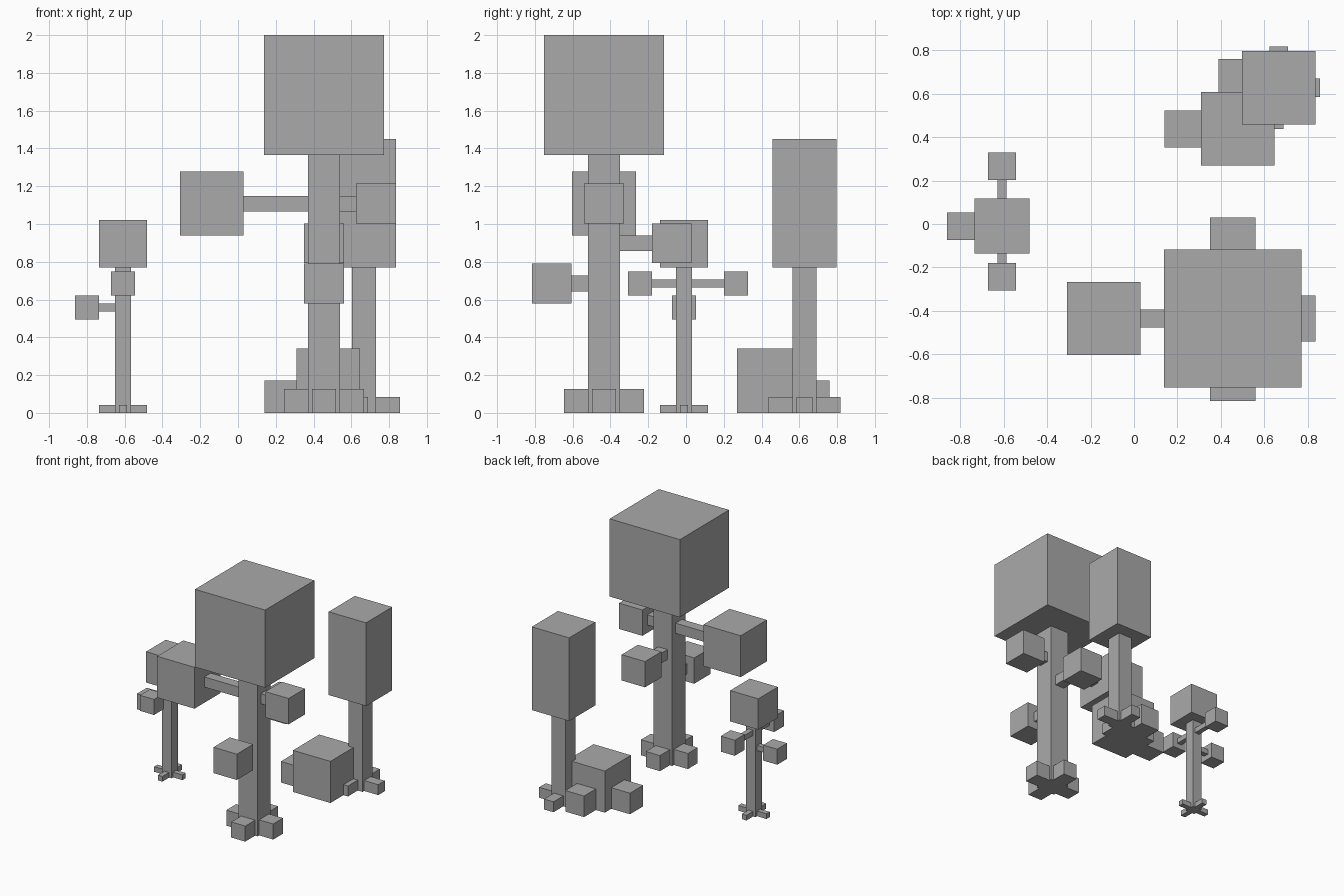
import bpy
import bmesh
from mathutils import Matrix, Vector

if "Cube" in bpy.data.objects:
    bpy.data.objects.remove(bpy.data.objects["Cube"], do_unlink=True)

grey = bpy.data.materials.new("plain_grey")
grey.use_nodes = True
COLOUR = (0.4, 0.4, 0.4, 1)
grey.diffuse_color = COLOUR
grey.node_tree.nodes["Principled BSDF"].inputs["Base Color"].default_value = COLOUR


def box(name, centre, size):
    """Flat-sided block given by its centre and its full size."""
    bm = bmesh.new()
    bmesh.ops.create_cube(bm, size=1, matrix=Matrix.Translation(centre) @ Matrix.Diagonal((*size, 1)))
    mesh = bpy.data.meshes.new(name)
    bm.to_mesh(mesh)
    bm.free()
    mesh.materials.append(grey)
    bpy.context.collection.objects.link(bpy.data.objects.new(name, mesh))


SIDES = {"left": Vector((1, 0, 0)), "right": Vector((-1, 0, 0)),
         "front": Vector((0, -1, 0)), "back": Vector((0, 1, 0))}


def beam(name, base, direction, start, end, width, height):
    """Block running outward from a trunk axis in one direction."""
    centre = base + direction * (start + end) / 2
    size = [abs(d) * (end - start) + (1 - abs(d)) * width for d in direction]
    size[2] = height
    box(name, centre, size)


def tree(name, x, y, trunk, crown, bottom, top, root_len, root_w, root_h,
         arm=0, branches=(), shifted_root=0):
    half = trunk / 2
    box(name + "_trunk", (x, y, bottom / 2), (trunk, trunk, bottom))
    box(name + "_crown", (x, y, (bottom + top) / 2), (crown, crown, top - bottom))
    # Four stubby roots in a cross
    for side, d in SIDES.items():
        shift = shifted_root if side == "front" else 0
        beam(f"{name}_{side}_root", Vector((x + shift, y, root_h / 2)), d,
             half, half + root_len, root_w, root_h)
    # Arms ending in leaf cubes
    for side, z, reach, leaf in branches:
        d = SIDES[side]
        base = Vector((x, y, z))
        beam(f"{name}_{side}_branch", base, d, half, reach, arm, arm)
        beam(f"{name}_{side}_leaves", base, d, reach, reach + leaf, leaf, leaf)


tree("large_tree", 0.455, -0.435, 0.17, 0.635, 1.365, 2.0, 0.127, 0.127, 0.127, 0.083,
     [("right", 1.108, 0.425, 0.338), ("left", 1.108, 0.17, 0.211),
      ("front", 0.685, 0.17, 0.211), ("back", 0.898, 0.254, 0.211)])

tree("small_tree", -0.608, -0.01, 0.085, 0.254, 0.77, 1.022, 0.085, 0.042, 0.042, 0.042,
     [("right", 0.557, 0.127, 0.127), ("front", 0.684, 0.17, 0.127),
      ("back", 0.684, 0.212, 0.127)])

tree("tall_tree", 0.667, 0.628, 0.127, 0.338, 0.77, 1.45, 0.127, 0.085, 0.085,
     shifted_root=-0.022)

# Cluster of boulders
box("main_boulder", (0.478, 0.438, 0.17), (0.338, 0.338, 0.34))
box("right_boulder", (0.225, 0.438, 0.086), (0.17, 0.17, 0.172))
box("back_boulder", (0.475, 0.674, 0.086), (0.17, 0.17, 0.172))
